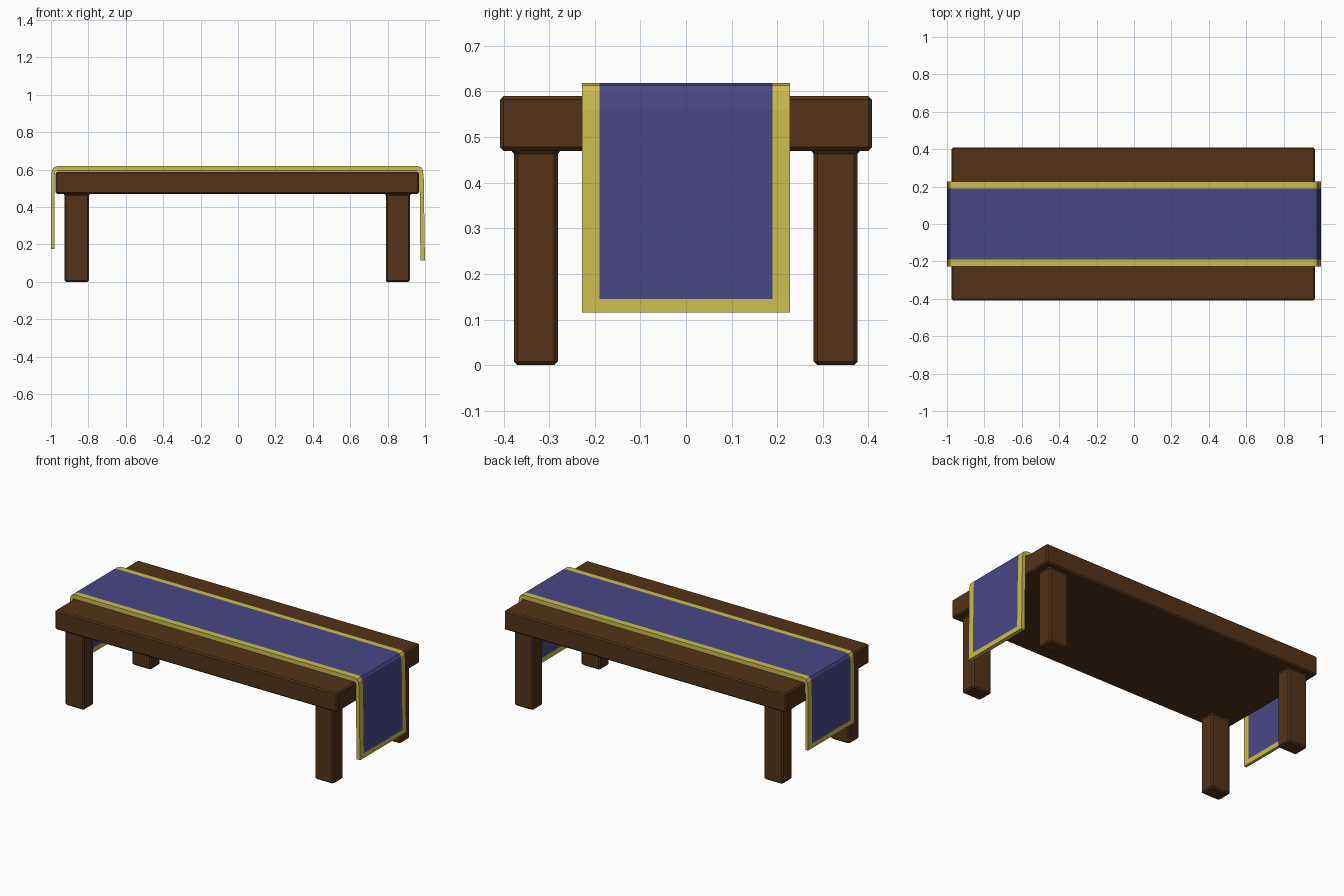
import bpy, bmesh

if "Cube" in bpy.data.objects:
    bpy.data.objects.remove(bpy.data.objects["Cube"])

def material(name, rgb):
    m = bpy.data.materials.new(name)
    m.diffuse_color = (*rgb, 1)
    m.use_nodes = True
    m.node_tree.nodes["Principled BSDF"].inputs["Base Color"].default_value = m.diffuse_color
    return m

wood = material("dark_wood", (0.087, 0.033, 0.009))
blue = material("blue_cloth", (0.066, 0.062, 0.235))
gold = material("gold_trim", (0.60, 0.51, 0.08))

def make_object(name, bm, mats):
    bmesh.ops.recalc_face_normals(bm, faces=bm.faces)
    me = bpy.data.meshes.new(name)
    bm.to_mesh(me)
    bm.free()
    for m in mats:
        me.materials.append(m)
    ob = bpy.data.objects.new(name, me)
    bpy.context.collection.objects.link(ob)
    return ob

# Tabletop: chamfered slab
def tabletop():
    bm = bmesh.new()
    bmesh.ops.create_cube(bm, size=1)
    for v in bm.verts:
        v.co = (v.co.x * 1.942 - 0.004, v.co.y * 0.816, v.co.z * 0.12 + 0.53)
    bmesh.ops.bevel(bm, geom=bm.edges[:], offset=0.008, segments=1, affect='EDGES')
    make_object("tabletop", bm, [wood])

# Leg: chamfered post with a small flare under the top
def leg(name, cx, cy):
    bm = bmesh.new()
    rings = []
    for z, grow in ((0.0, -0.008), (0.008, 0), (0.463, 0), (0.473, 0.008)):
        a, b, c = 0.065 + grow, 0.048 + grow, 0.008
        pts = [(a, b - c), (a - c, b), (c - a, b), (-a, b - c),
               (-a, c - b), (c - a, -b), (a - c, -b), (a, c - b)]
        rings.append([bm.verts.new((cx + x, cy + y, z)) for x, y in pts])
    for r, s in zip(rings, rings[1:]):
        for i in range(8):
            j = (i + 1) % 8
            bm.faces.new((r[i], r[j], s[j], s[i]))
    bm.faces.new(rings[0])
    bm.faces.new(rings[-1])
    make_object(name, bm, [wood])

# Runner: thick strip draped over both ends, gold border around blue
def runner():
    # (outer x, outer z, inner x, inner z) along the drape
    path = [(-1.0, 0.175, -0.982, 0.175), (-1.0, 0.205, -0.982, 0.205),
            (-0.998, 0.57, -0.980, 0.57), (-0.994, 0.598, -0.979, 0.585),
            (-0.985, 0.613, -0.975, 0.591), (-0.965, 0.619, -0.965, 0.592),
            (0.960, 0.619, 0.960, 0.592), (0.978, 0.613, 0.967, 0.591),
            (0.988, 0.598, 0.970, 0.585), (0.993, 0.56, 0.971, 0.56),
            (0.999, 0.145, 0.975, 0.145), (1.0, 0.115, 0.975, 0.115)]
    ys = (-0.228, -0.19, 0.19, 0.228)
    bm = bmesh.new()
    out = [[bm.verts.new((p[0], y, p[1])) for y in ys] for p in path]
    inn = [[bm.verts.new((p[2], y, p[3])) for y in ys] for p in path]
    n = len(path) - 1
    for grid in (out, inn):
        for i in range(n):
            for j in range(3):
                f = bm.faces.new((grid[i][j], grid[i + 1][j],
                                  grid[i + 1][j + 1], grid[i][j + 1]))
                f.material_index = int(j != 1 or i in (0, n - 1))
    for i in range(n):
        for j in (0, 3):
            bm.faces.new((out[i][j], out[i + 1][j],
                          inn[i + 1][j], inn[i][j])).material_index = 1
    for i in (0, n):
        for j in range(3):
            bm.faces.new((out[i][j], out[i][j + 1],
                          inn[i][j + 1], inn[i][j])).material_index = 1
    make_object("table_runner", bm, [blue, gold])

tabletop()
for side, x in (("left", -0.862), ("right", 0.855)):
    for end, y in (("front", -0.329), ("back", 0.328)):
        leg(f"{end}_{side}_leg", x, y)
runner()
